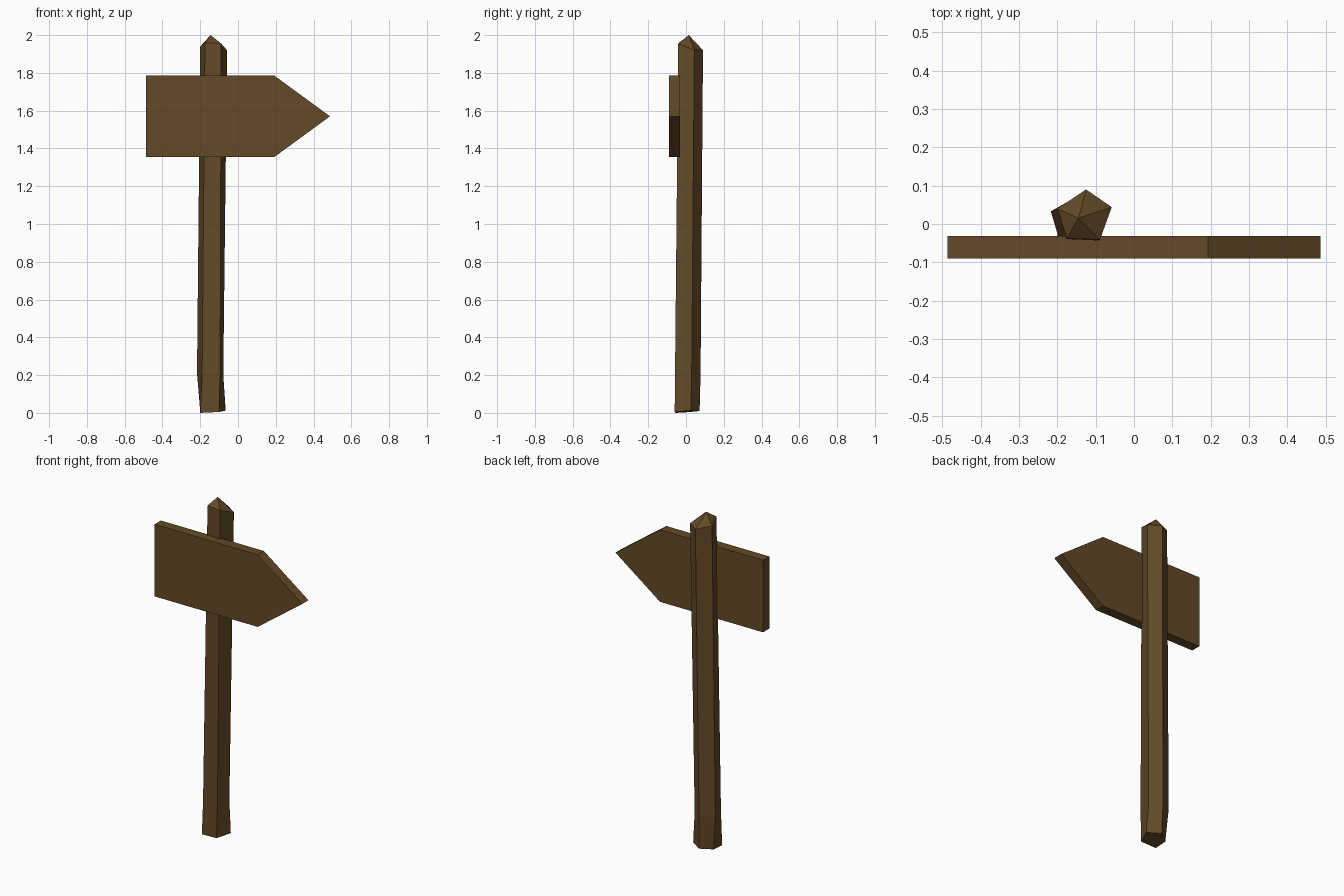
import bpy, bmesh

if "Cube" in bpy.data.objects:
    bpy.data.objects.remove(bpy.data.objects["Cube"])

wood = bpy.data.materials.new("brown wood")
wood.diffuse_color = (0.125, 0.068, 0.021, 1)
wood.use_nodes = True
wood.node_tree.nodes["Principled BSDF"].inputs["Base Color"].default_value = wood.diffuse_color


def finish(name, bm):
    bmesh.ops.recalc_face_normals(bm, faces=bm.faces)
    mesh = bpy.data.meshes.new(name)
    bm.to_mesh(mesh)
    bm.free()
    mesh.materials.append(wood)
    bpy.context.collection.objects.link(bpy.data.objects.new(name, mesh))


def bridge(bm, a, b):
    n = len(a)
    for i in range(n):
        bm.faces.new((a[i], a[(i + 1) % n], b[(i + 1) % n], b[i]))


# Post: hand-hewn five-sided rings (back, left, front left, front right, right)
rings = [
    [(-0.135, 0.072, 0.01), (-0.2, 0.025, 0.005), (-0.2, -0.055, 0.0),
     (-0.1, -0.06, 0.005), (-0.065, 0.025, 0.012)],
    [(-0.14, 0.077, 0.2), (-0.217, 0.033, 0.21), (-0.19, -0.058, 0.2),
     (-0.095, -0.058, 0.21), (-0.078, 0.03, 0.2)],
    [(-0.125, 0.09, 1.92), (-0.2, 0.04, 1.94), (-0.175, -0.037, 1.96),
     (-0.089, -0.041, 1.955), (-0.058, 0.044, 1.92)],
]
bm = bmesh.new()
loops = [[bm.verts.new(p) for p in ring] for ring in rings]
for a, b in zip(loops, loops[1:]):
    bridge(bm, a, b)
bm.faces.new(loops[0])
# Pointed post tip
tip = bm.verts.new((-0.145, 0.015, 2.0))
for i in range(5):
    bm.faces.new((loops[-1][i], loops[-1][(i + 1) % 5], tip))
finish("post", bm)

# Arrow board: extruded outline
outline = [(-0.487, 1.355), (0.193, 1.355), (0.487, 1.57), (0.193, 1.785), (-0.487, 1.785)]
bm = bmesh.new()
front, back = [[bm.verts.new((x, y, z)) for x, z in outline] for y in (-0.09, -0.031)]
bridge(bm, front, back)
bm.faces.new(front)
bm.faces.new(back)
finish("arrow_board", bm)
